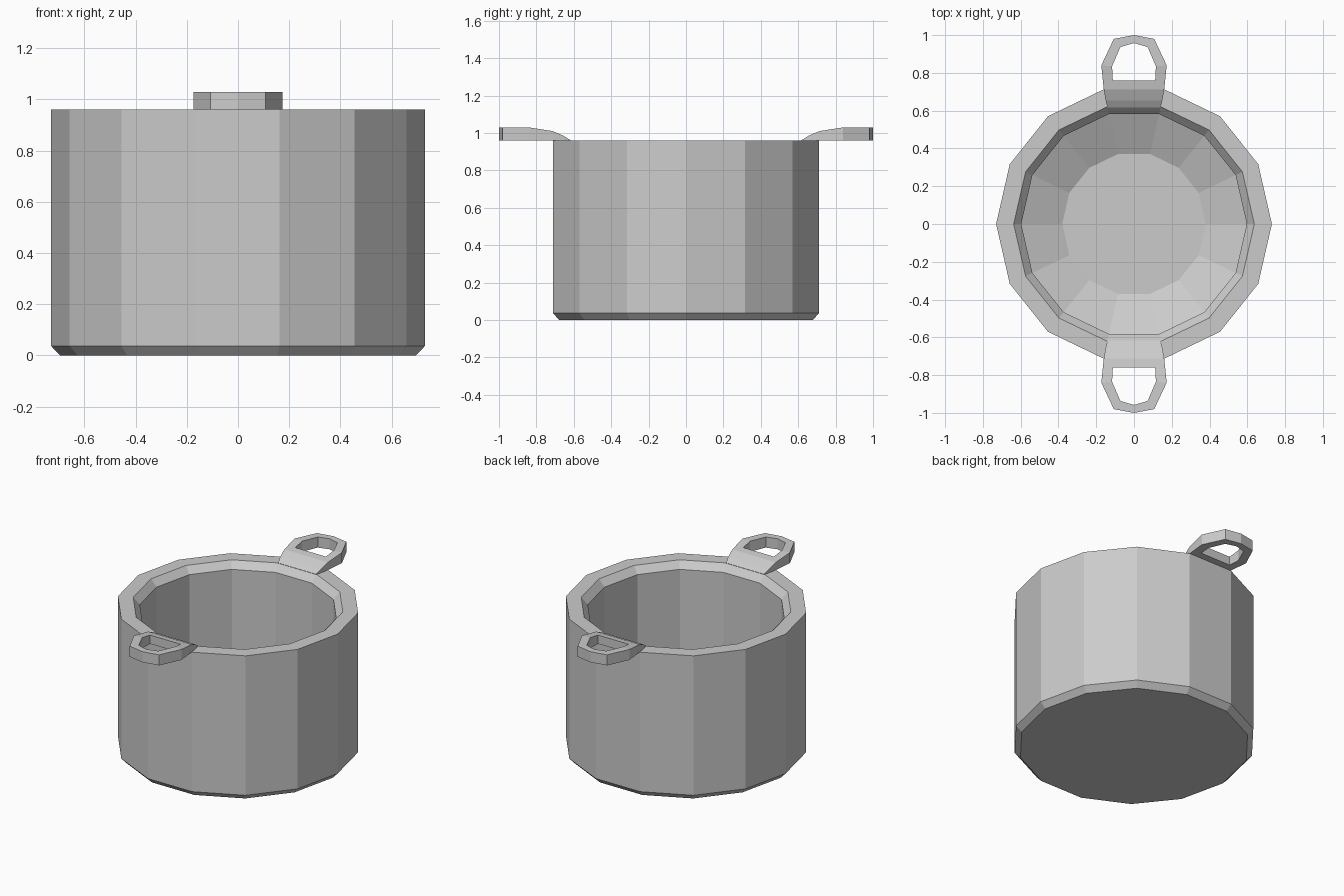
import bpy, bmesh
from math import cos, sin, pi

if "Cube" in bpy.data.objects:
    bpy.data.objects.remove(bpy.data.objects["Cube"])

SIDES = 14


def finish(bm, name):
    bmesh.ops.recalc_face_normals(bm, faces=bm.faces[:])
    mesh = bpy.data.meshes.new(name)
    bm.to_mesh(mesh)
    bm.free()
    obj = bpy.data.objects.new(name, mesh)
    bpy.context.collection.objects.link(obj)
    return obj


# Pot body: one profile (radius, height) swept round, outside then inside
profile = [(0.695, 0), (0.73, 0.037), (0.73, 0.96), (0.637, 0.96),
           (0.597, 0.915), (0.597, 0.15), (0.38, 0.05)]
bm = bmesh.new()
rings = [[bm.verts.new((r * cos(2 * pi * k / SIDES), r * sin(2 * pi * k / SIDES), z))
          for k in range(SIDES)] for r, z in profile]
for low, high in zip(rings, rings[1:]):
    for k in range(SIDES):
        n = (k + 1) % SIDES
        bm.faces.new((low[k], low[n], high[n], high[k]))
bm.faces.new(rings[0])
bm.faces.new(rings[-1])
finish(bm, "pot_body")

# Handle plan: half outlines (x, y), and the top height at each y
ROOT = [(0.14, 0.618), (0.15, 0.655), (0.16, 0.712)]
OUTER = [(0.16, 0.712), (0.173, 0.84), (0.107, 0.98), (0, 1.0)]
HOLE = [(0.112, 0.759), (0.116, 0.835), (0.072, 0.937), (0, 0.958)]
TOP = [(0.618, 0.962), (0.655, 0.985), (0.712, 1.01), (0.84, 1.03), (1.01, 1.03)]


def top_height(y):
    for (y0, z0), (y1, z1) in zip(TOP, TOP[1:]):
        if y <= y1:
            return z0 + (z1 - z0) * (y - y0) / (y1 - y0)
    return TOP[-1][1]


def mirrored(half):
    return half + [(-x, y) for x, y in half[-2::-1]]


def make_handle(name, side):
    bm = bmesh.new()
    outer = [bm.verts.new((x, y, 0.96)) for x, y in mirrored(OUTER)]
    hole = [bm.verts.new((x, y, 0.96)) for x, y in mirrored(HOLE)]
    # Loop round the hole
    for k in range(len(outer) - 1):
        bm.faces.new((outer[k], outer[k + 1], hole[k + 1], hole[k]))
    # Tab that joins the loop to the rim
    rows = [[bm.verts.new((s * x, y, 0.96)) for s in (1, -1)] for x, y in ROOT[:2]]
    rows += [[outer[0], outer[-1]], [hole[0], hole[-1]]]
    for a, b in zip(rows, rows[1:]):
        bm.faces.new((a[0], b[0], b[1], a[1]))
    # Thicken up to the curved top
    made = bmesh.ops.extrude_face_region(bm, geom=bm.faces[:], use_keep_orig=True)
    for v in made["geom"]:
        if isinstance(v, bmesh.types.BMVert):
            v.co.z = top_height(v.co.y)
    for v in bm.verts:
        v.co.y *= side
    finish(bm, name)


make_handle("back_handle", 1)
make_handle("front_handle", -1)
